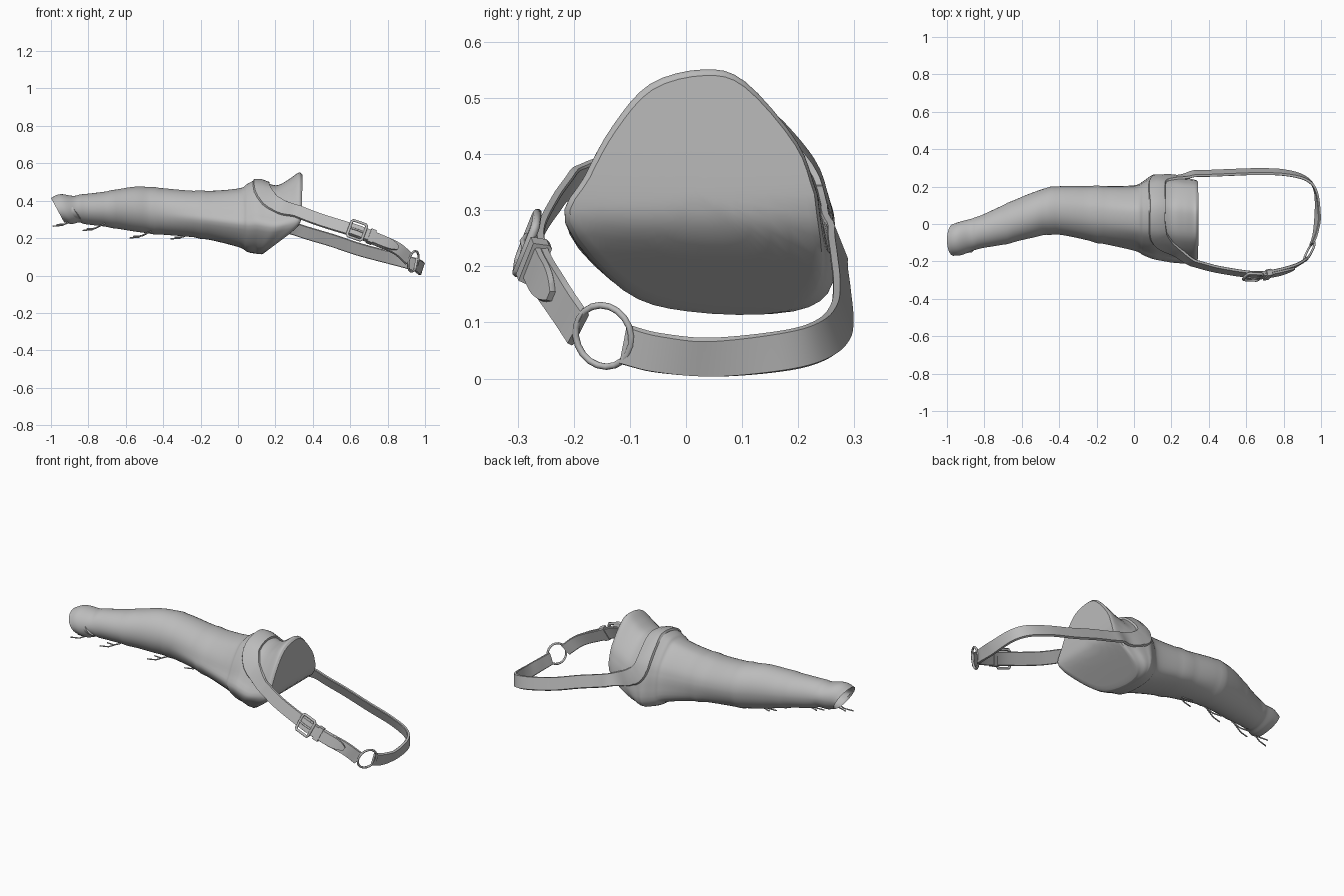
import bpy, bmesh
from math import sin, cos, pi, exp, atan2, sqrt
from mathutils import Vector
from mathutils.bvhtree import BVHTree

cube = bpy.data.objects.get("Cube")
if cube:
    bpy.data.objects.remove(cube)

grey = bpy.data.materials.new("plain grey")
grey.use_nodes = True
grey.diffuse_color = (0.5, 0.5, 0.5, 1)
grey.node_tree.nodes["Principled BSDF"].inputs["Base Color"].default_value = (0.5, 0.5, 0.5, 1)


def spline(points, steps):
    """Catmull-Rom samples through points of any dimension."""
    pts = [Vector(p) for p in points]
    pts = [pts[0] * 2 - pts[1]] + pts + [pts[-1] * 2 - pts[-2]]
    out = []
    for a, b, c, d in zip(pts, pts[1:], pts[2:], pts[3:]):
        for i in range(steps):
            t = i / steps
            out.append(b + (c - a) * t / 2 + (a * 2 - b * 5 + c * 4 - d) * t * t / 2
                       + (b * 3 - a - c * 3 + d) * t ** 3 / 2)
    return out + [pts[-2]]


def loft(name, rings, angle):
    """Skin a list of rings, cap both ends and shade smooth."""
    bm = bmesh.new()
    loops = [[bm.verts.new(p) for p in ring] for ring in rings]
    for a, b in zip(loops, loops[1:]):
        for i in range(len(a)):
            j = (i + 1) % len(a)
            bm.faces.new((a[i], a[j], b[j], b[i]))
    bm.faces.new(loops[0])
    bm.faces.new(loops[-1])
    bmesh.ops.recalc_face_normals(bm, faces=bm.faces)
    mesh = bpy.data.meshes.new(name)
    bm.to_mesh(mesh)
    bm.free()
    obj = bpy.data.objects.new(name, mesh)
    bpy.context.collection.objects.link(obj)
    mesh.materials.append(grey)
    bpy.ops.object.select_all(action='DESELECT')
    obj.select_set(True)
    bpy.context.view_layer.objects.active = obj
    bpy.ops.object.shade_smooth_by_angle(angle=angle * pi / 180)
    return obj


# --- Padded sleeve: x, y low, y high, z low, z high ---
rows = [(-.965, -.17, 0, .285, .415), (-.92, -.165, .015, .275, .435),
        (-.86, -.14, .03, .285, .425), (-.82, -.13, .045, .275, .435),
        (-.7, -.11, .1, .26, .45), (-.55, -.075, .165, .235, .475),
        (-.42, -.055, .2, .22, .468), (-.2, -.1, .205, .2, .452),
        (0, -.145, .21, .155, .465), (.05, -.17, .23, .13, .49),
        (.1, -.19, .26, .122, .512), (.15, -.2, .262, .12, .495),
        (.21, -.21, .26, .12, .483), (.27, -.215, .25, .12, .515),
        (.32, -.22, .245, .12, .55), (.34, -.21, .24, .125, .54)]
seams = (-.845, -.67, -.45, -.2)
# Lopsided unit outline of the shoulder end
outline = spline([(.95, -.02), (.8, .4), (.4, .9), (.08, 1), (-.33, .88), (-.62, .53),
                  (-.83, .12), (-.98, -.26), (-.54, -.82), (-.04, -1), (.7, -1),
                  (1, -.72), (.95, -.02)], 4)[:-1]


def section(row, scale=1.0, shift=0.0):
    x, y0, y1, z0, z1 = row
    scale *= 1 + sum(.03 * exp(-((x - s) / .018) ** 2) for s in seams)
    blend = min(1, max(0, (x + .4) / .5))
    ring = []
    for u, v in outline:
        a = atan2(v, u)
        u, v = cos(a) + (u - cos(a)) * blend, sin(a) + (v - sin(a)) * blend
        y = (y0 + y1) / 2 + (y1 - y0) / 2 * u * scale
        z = (z0 + z1) / 2 + (z1 - z0) / 2 * v * scale
        px = x + shift
        if x > .1:      # underarm is cut away diagonally
            drop = .27 - z
            rim = .345 - (drop + sqrt(drop * drop + .0008)) * .68
            px = .1 + (x - .1) * (rim - .1) / .24
        elif x < -.8:   # slanted hand opening
            px -= v * .035 * min(1, (-.8 - x) / .14)
        ring.append((px, y, z))
    return ring


hand, shoulder = rows[0], rows[-1]
rings = [section(hand, .2, .1), section(hand, .8, .09), section(hand, .86, .01)]
rings += [section(r) for r in spline(rows, 6)]
rings += [section(shoulder, s) for s in (.93, .75, .6, .45, .3, .15, .03)]
sleeve = loft("padded_sleeve", rings, 50)
surface = BVHTree.FromPolygons([v.co for v in sleeve.data.vertices],
                               [p.vertices for p in sleeve.data.polygons])

# --- Leather harness strap running over the shoulder and round the chest ---
path = spline([(.915, -.192, .088), (.85, -.23, .145), (.75, -.258, .19), (.635, -.27, .237),
               (.45, -.243, .295), (.33, -.212, .34), (.22, -.185, .39), (.15, -.13, .47),
               (.12, .03, .51), (.12, .19, .44), (.13, .25, .35), (.2, .275, .29),
               (.35, .27, .235), (.5, .275, .19), (.65, .28, .14), (.8, .275, .1),
               (.915, .245, .07), (.97, .18, .05), (.982, .05, .037),
               (.97, -.05, .045), (.95, -.11, .06)], 8)


def hug(p, target):
    """Lay a point flat on the sleeve, fading out along the free strap."""
    near, normal, *_ = surface.find_nearest(target)
    amount = min(1, max(0, (.32 - p.x) / .1))
    return target.lerp(near + normal * .003, amount), normal, amount


outward = []
for p in path:
    out = Vector((p.x - min(max(p.x, .12), .8), p.y - .02, 0)).normalized()
    out.z = .4 * abs(out.y) - .38 * max(0, out.x)
    normal, amount = hug(p, p)[1:]
    outward.append(out.lerp(normal, amount))
path = [hug(p, p)[0] for p in path]


def frame(i):
    """Position, direction, outward and width axes on the strap."""
    t = (path[min(i + 1, len(path) - 1)] - path[max(i - 1, 0)]).normalized()
    w = t.cross(outward[i]).normalized()
    return path[i], t, w.cross(t).normalized(), w


def ribbon(name, first, last, width, thick, lift=0, tip=0):
    rings = []
    for i in range(first, last + 1):
        p, t, n, w = frame(i)
        half = width(p) / 2
        if tip and i - first < tip:     # rounded end
            half *= max(.3, (1 - (1 - (i - first) / tip) ** 2) ** .5)
        rings.append([hug(p, p + w * half * u)[0] + n * (lift + thick / 2 * v)
                      for u, v in ((-1, -.6), (-.9, 1), (0, 1), (.9, 1),
                                   (1, -.6), (.9, -1), (0, -1), (-.9, -1))])
    loft(name, rings, 35)


ribbon("harness_strap", 0, len(path) - 1,
       lambda p: .073 + .03 * min(1, max(0, (.3 - p.x) / .15)), .014)
ribbon("strap_tongue", 8, 26, lambda p: .066, .012, .012, 6)


def tube(name, points, radius, closed=False):
    curve = bpy.data.curves.new(name, 'CURVE')
    curve.dimensions = '3D'
    curve.bevel_depth = radius
    curve.bevel_resolution = 2
    curve.use_fill_caps = True
    line = curve.splines.new('POLY')
    line.points.add(len(points) - 1)
    for q, p in zip(line.points, points):
        q.co = (*p, 1)
    line.use_cyclic_u = closed
    curve.materials.append(grey)
    obj = bpy.data.objects.new(name, curve)
    bpy.context.collection.objects.link(obj)


# --- Buckle with prong and strap keeper ---
p, t, n, w = frame(24)
corners = ((-1, -.8), (-.8, -1), (.8, -1), (1, -.8), (1, .8), (.8, 1), (-.8, 1), (-1, .8))
tube("buckle_frame", [p + n * .014 + t * u * .042 + w * v * .048 for u, v in corners], .008, True)
tube("buckle_prong", [p + n * .016 - t * .04, p + n * .023, p + n * .016 + t * .04], .005)
ribbon("strap_keeper", 18, 20, lambda p: .084, .036, .006)

# --- Metal ring joining the strap ends ---
out = Vector((.85, -.45, -.2)).normalized()
side = out.cross(Vector((0, 0, 1))).normalized()
up = side.cross(out)
centre = Vector((.938, -.147, .076))
tube("strap_ring", [centre + (side * cos(a) + up * sin(a)) * .056
                    for a in (2 * pi * i / 20 for i in range(20))], .006, True)

# --- Lace ends under the sleeve ---
for k, (x, y, z) in enumerate(((-.98, -.11, .268), (-.82, -.07, .245),
                               (-.57, .01, .205), (-.35, .04, .2))):
    for s, word in ((-1, "front"), (1, "back")):
        start = Vector((x + .01 * s, y + .02 * s, z + .004 * s))
        pts = [start, start + Vector((.05, -.01 * s, .004)), start + Vector((.1, -.02 * s, .03))]
        tube("lace_end_%d_%s" % (k + 1, word), pts, .0035)
